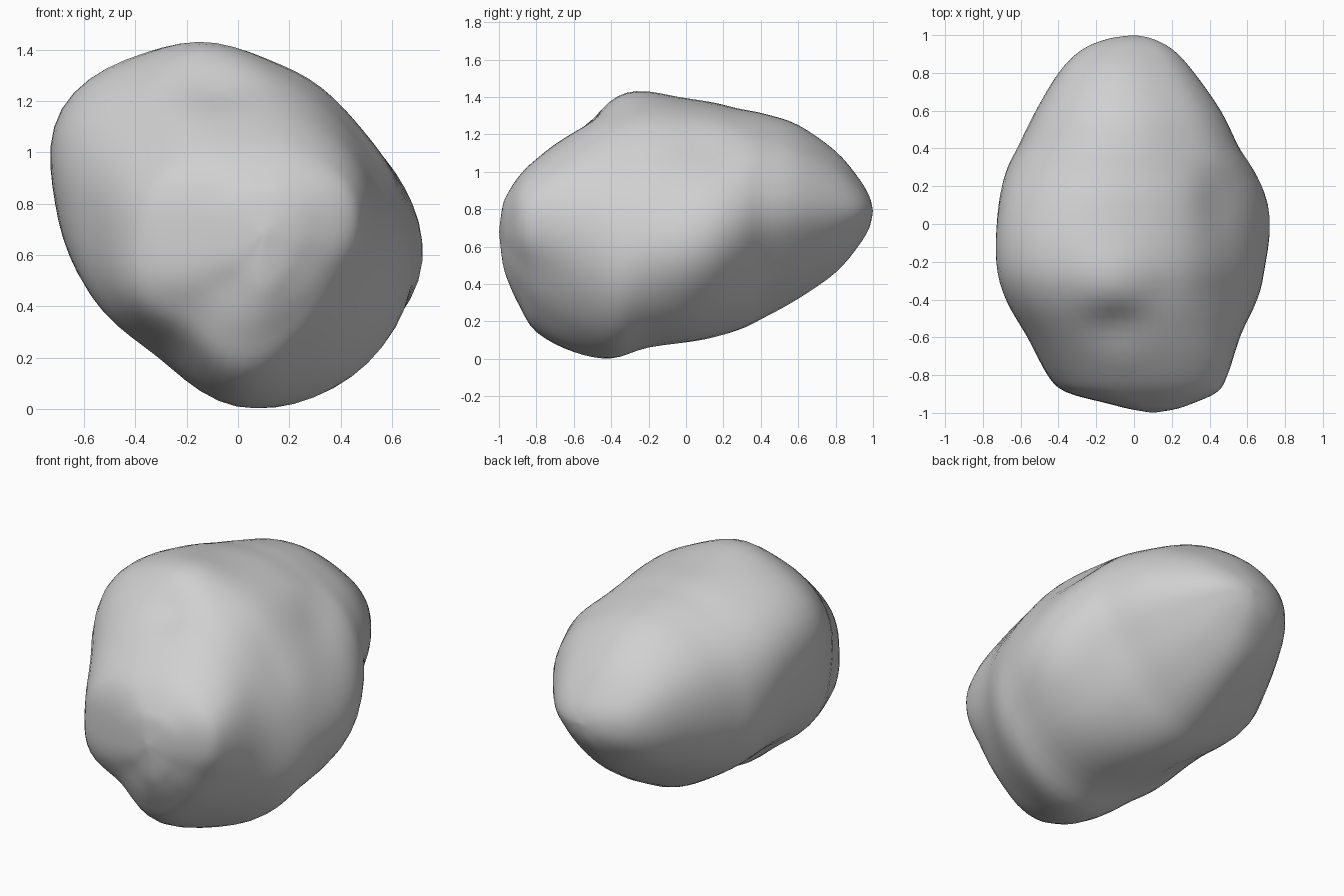
import bpy, bmesh, math
from mathutils import Vector

default_cube = bpy.data.objects.get("Cube")
if default_cube:
    bpy.data.objects.remove(default_cube, do_unlink=True)

SIDES = 60
STEPS = 4

# Outline stations along the rock: y, left x, right x, bottom z, top z
STATIONS = [
    (-1, .1, .1, .68, .68),
    (-.98, -.02, .22, .51, .82),
    (-.95, -.14, .31, .41, .89),
    (-.89, -.36, .44, .28, .98),
    (-.8, -.46, .5, .14, 1.07),
    (-.6, -.57, .58, .03, 1.23),
    (-.4, -.68, .66, 0, 1.36),
    (-.2, -.73, .69, .06, 1.41),
    (.1, -.72, .68, .1, 1.38),
    (.28, -.68, .63, .15, 1.34),
    (.42, -.61, .55, .22, 1.31),
    (.6, -.52, .46, .32, 1.25),
    (.8, -.4, .32, .46, 1.11),
    (.92, -.28, .21, .6, .97),
    (.98, -.14, .1, .7, .87),
    (1, 0, 0, .79, .79),
]

# Cross-section radii, starting at +x and turning towards +z
FRONT = (.5, .54, .5, .46, .49, .51, .5, .53, .48, .6, .5, .45)
MIDDLE = (.69, .6, .6, .63, .72, .79, .71, .68, .66, .77, .82, .8)
BACK = (.7, .67, .62, .64, .68, .72, .71, .7, .68, .7, .64, .63)

# Local relief: centre, reach, depth (negative depth swells outwards)
RELIEF = [
    ((-.1, -.55, 1.27), .24, .03),
    ((-.1, -.3, 1.4), .3, -.035),
    ((.45, .14, 1.12), .25, .025),
    ((.68, .08, .62), .4, -.045),
]


def spline(a, b, c, d, t):
    """Smooth curve value between b and c."""
    return b + .5 * t * (c - a + t * (2*a - 5*b + 4*c - d + t * (3*(b - c) + d - a)))


def smooth(low, high, value):
    t = min(1, max(0, (value - low) / (high - low)))
    return t * t * (3 - 2 * t)


def section(radii):
    """Closed outline, stretched to fill the square from -1 to 1."""
    count = len(radii)
    points = []
    for i in range(SIDES):
        index, t = divmod(i * count / SIDES, 1)
        near = [radii[(int(index) + k) % count] for k in (-1, 0, 1, 2)]
        angle = math.tau * i / SIDES
        r = spline(*near, t)
        points.append((r * math.cos(angle), r * math.sin(angle)))

    def fit(values):
        low, high = min(values), max(values)
        return [2 * (v - low) / (high - low) - 1 for v in values]
    xs, zs = zip(*points)
    return [Vector(p) for p in zip(fit(xs), fit(zs))]


def dense_stations():
    last = len(STATIONS) - 1
    for i in range(last):
        near = [STATIONS[min(last, max(0, i + k))] for k in (-1, 0, 1, 2)]
        for s in range(STEPS):
            yield [spline(*values, s / STEPS) for values in zip(*near)]
    yield STATIONS[last]


def add_relief(point):
    core = Vector((0, 0, .75))
    for centre, reach, depth in RELIEF:
        distance = (point - Vector(centre)).length
        push = depth * (1 - smooth(0, reach, distance))
        point = point + (core - point).normalized() * push
    return point


# Loft the rock through its sections
front, middle, back = section(FRONT), section(MIDDLE), section(BACK)
bm = bmesh.new()
rings = []
for y, left, right, bottom, top in dense_stations():
    to_middle = smooth(-.9, -.3, y)
    to_back = smooth(-.1, .5, y)
    ring = []
    for f, m, b in zip(front, middle, back):
        u, v = f.lerp(m, to_middle).lerp(b, to_back)
        x = (left + right + u * (right - left)) / 2
        z = (bottom + top + v * (top - bottom)) / 2
        ring.append(bm.verts.new(add_relief(Vector((x, y, z)))))
    rings.append(ring)

for ring, following in zip(rings, rings[1:]):
    for i in range(SIDES):
        j = (i + 1) % SIDES
        bm.faces.new((ring[i], ring[j], following[j], following[i]))
bmesh.ops.remove_doubles(bm, verts=bm.verts, dist=.0005)
bmesh.ops.smooth_vert(bm, verts=bm.verts, factor=.3,
                      use_axis_x=True, use_axis_y=True, use_axis_z=True)
bmesh.ops.recalc_face_normals(bm, faces=bm.faces)

mesh = bpy.data.meshes.new("asteroid_rock")
bm.to_mesh(mesh)
bm.free()
rock = bpy.data.objects.new("asteroid_rock", mesh)
bpy.context.collection.objects.link(rock)
mesh.shade_smooth()

# Plain grey stone
stone = bpy.data.materials.new("grey_stone")
stone.use_nodes = True
colour = (.63, .63, .63, 1)
stone.diffuse_color = colour
stone.node_tree.nodes["Principled BSDF"].inputs["Base Color"].default_value = colour
mesh.materials.append(stone)
